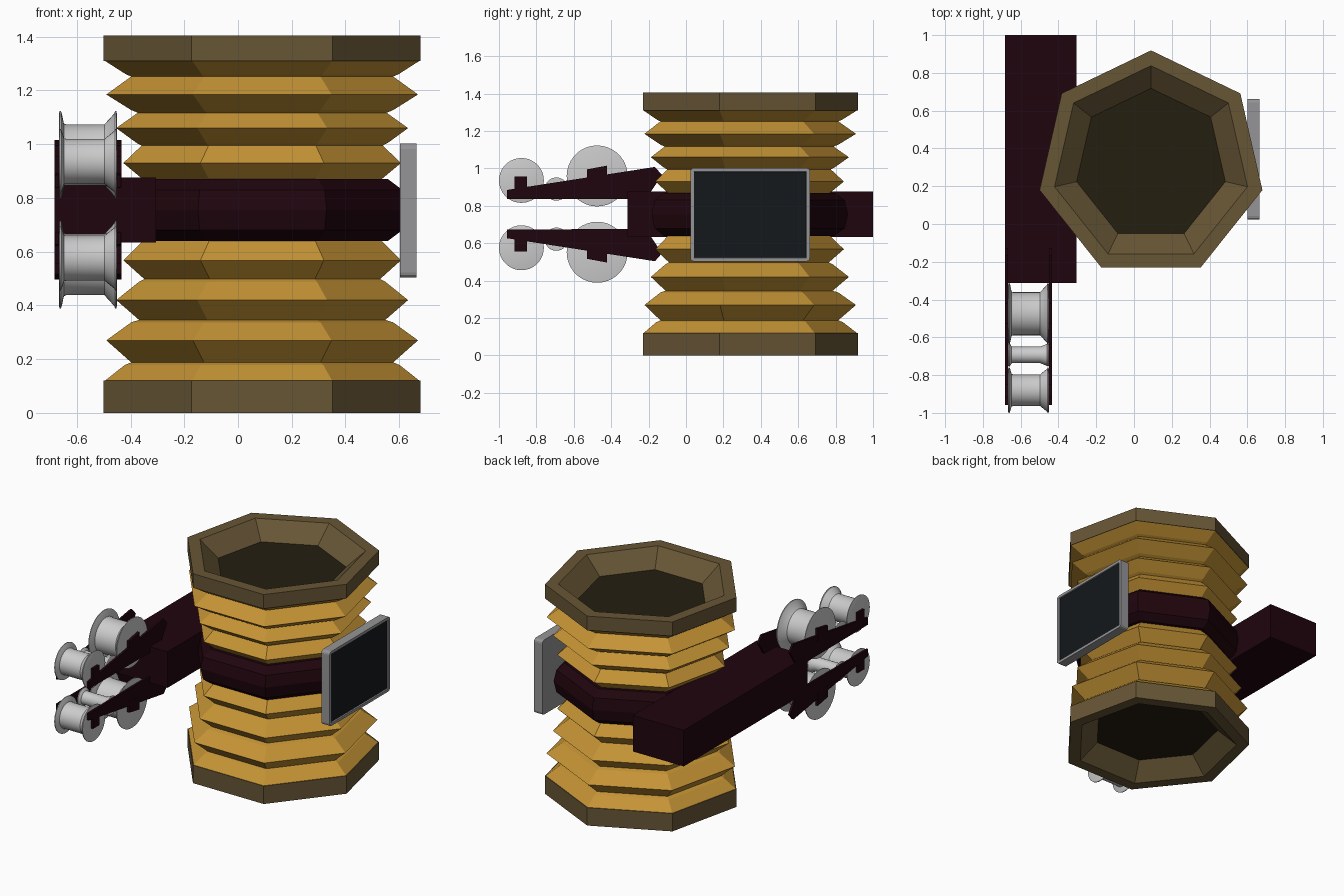
import bpy, bmesh, math
from mathutils import Vector

if "Cube" in bpy.data.objects:
    bpy.data.objects.remove(bpy.data.objects["Cube"])


def material(name, rgb):
    m = bpy.data.materials.new(name)
    m.diffuse_color = (*rgb, 1)
    m.use_nodes = True
    m.node_tree.nodes["Principled BSDF"].inputs["Base Color"].default_value = m.diffuse_color
    return m


GOLD = material("gold", (0.55, 0.29, 0.035))
BROWN = material("brown", (0.135, 0.092, 0.036))
DARK_BROWN = material("dark_brown", (0.018, 0.013, 0.005))
MAROON = material("maroon", (0.014, 0.0015, 0.004))
SCREEN = material("screen_black", (0.007, 0.009, 0.011))
CX, CY = 0.09, 0.314      # centre of the seven-sided body
MID = 0.756               # mirror height of the arms and rollers


def finish(name, bm, *mats):
    bmesh.ops.recalc_face_normals(bm, faces=bm.faces)
    me = bpy.data.meshes.new(name)
    bm.to_mesh(me)
    bm.free()
    for m in mats:
        me.materials.append(m)
    ob = bpy.data.objects.new(name, me)
    bpy.context.collection.objects.link(ob)
    return ob


def lathe(name, profile, sides, place, *mats, cap_first=False, cap_last=False):
    """Revolve (radius, height) points; place(r, angle, h) gives the position."""
    bm = bmesh.new()
    rings = [[bm.verts.new(place(r, 2 * math.pi * i / sides, h)) for i in range(sides)]
             for r, h in profile]
    for a, b in zip(rings, rings[1:]):
        for i in range(sides):
            j = (i + 1) % sides
            bm.faces.new((a[i], a[j], b[j], b[i]))
    for use, ring in ((cap_first, rings[0]), (cap_last, rings[-1])):
        if use:
            bm.faces.new(ring).material_index = max(len(mats) - 1, 0)
    return finish(name, bm, *mats)


def upright(r, a, h):
    return (CX + r * math.sin(a), CY + r * math.cos(a), h)


def plate(name, outline, x0, x1, mat):
    """Extrude a (y, z) outline from x0 to x1."""
    bm = bmesh.new()
    face = bm.faces.new([bm.verts.new((x0, y, z)) for y, z in outline])
    ext = bmesh.ops.extrude_face_region(bm, geom=[face])
    verts = [v for v in ext["geom"] if isinstance(v, bmesh.types.BMVert)]
    bmesh.ops.translate(bm, verts=verts, vec=(x1 - x0, 0, 0))
    return finish(name, bm, mat)


def rect(y0, y1, z0, z1):
    return [(y0, z0), (y1, z0), (y1, z1), (y0, z1)]


# hollow end rims with dark floors
lathe("bottom_rim", [(0.50, 0.12), (0.605, 0.12), (0.605, 0), (0.524, 0), (0.404, 0.105)],
      7, upright, BROWN, DARK_BROWN, cap_last=True)
lathe("top_rim", [(0.50, 1.31), (0.605, 1.31), (0.605, 1.405), (0.524, 1.405), (0.404, 1.30)],
      7, upright, BROWN, DARK_BROWN, cap_last=True)

# pleated bellows, open at the rim end
lathe("lower_bellows", [(0.60, 0.12), (0.525, 0.178), (0.50, 0.188), (0.595, 0.27),
                        (0.50, 0.337), (0.47, 0.346), (0.557, 0.42), (0.47, 0.488),
                        (0.45, 0.498), (0.53, 0.568), (0.45, 0.645)],
      7, upright, GOLD, cap_last=True)
lathe("upper_bellows", [(0.60, 1.31), (0.52, 1.26), (0.50, 1.252), (0.595, 1.185),
                        (0.50, 1.127), (0.475, 1.117), (0.557, 1.06), (0.48, 1.005),
                        (0.46, 0.995), (0.53, 0.93), (0.45, 0.865)],
      7, upright, GOLD, cap_last=True)

# waist band
lathe("waist_band", [(0.48, 0.64), (0.535, 0.68), (0.552, 0.755), (0.535, 0.83), (0.48, 0.87)],
      7, upright, MAROON, cap_first=True, cap_last=True)

# side beam
plate("side_beam", rect(-0.313, 1.0, 0.634, 0.876), -0.683, -0.305, MAROON)

# mirrored arm plates, axle blocks and rollers
ARM = [(-0.957, 0.838), (-0.957, 0.885), (-0.166, 1.008), (-0.128, 0.965),
       (-0.215, 0.836)]
BLOCKS = [rect(-0.916, -0.85, 0.84, 0.957),
          [(-0.53, 0.92), (-0.53, 0.995), (-0.422, 1.015), (-0.422, 0.93)]]
ROLLERS = [("front", -0.88, 0.936, 0.12), ("middle", -0.693, 0.89, 0.062),
           ("rear", -0.475, 0.96, 0.163)]
SPOOL = [(0.95, -0.666), (1, -0.664), (1, -0.659), (0.95, -0.656), (0.72, -0.648),
         (0.70, -0.64), (0.70, -0.497), (0.95, -0.460), (1, -0.458), (1, -0.453),
         (0.95, -0.451)]

for level, sign in (("upper", 1), ("lower", -1)):
    def flip(z):
        return MID + sign * (z - MID)

    for side, x0, x1 in (("outer", -0.682, -0.668), ("inner", -0.45, -0.435)):
        plate(f"{level}_{side}_arm", [(y, flip(z)) for y, z in ARM], x0, x1, MAROON)
        for k, block in enumerate(BLOCKS):
            plate(f"{level}_{side}_axle_block_{k + 1}", [(y, flip(z)) for y, z in block],
                  x0 - 0.001, x1 + 0.001, MAROON)
    for label, y, z, radius in ROLLERS:
        ob = lathe(f"{level}_{label}_roller", [(r * radius, x) for r, x in SPOOL], 36,
                   lambda r, a, x: (x, y + r * math.cos(a), flip(z) + r * math.sin(a)),
                   cap_first=True, cap_last=True)
        bpy.ops.object.select_all(action='DESELECT')
        ob.select_set(True)
        bpy.context.view_layer.objects.active = ob
        bpy.ops.object.shade_smooth_by_angle(angle=math.radians(30))

# display panel: rounded grey slab with a recessed dark screen
bm = bmesh.new()
bmesh.ops.create_cube(bm, size=1)
for v in bm.verts:
    v.co = Vector((0.633, 0.343, 0.753)) + v.co * Vector((0.062, 0.64, 0.5))
corners = [e for e in bm.edges if abs(e.verts[0].co.x - e.verts[1].co.x) > 0.05]
bmesh.ops.bevel(bm, geom=corners, offset=0.02, segments=3, profile=0.5, affect='EDGES')
bm.normal_update()
front = max(bm.faces, key=lambda f: f.calc_center_median().x)
bmesh.ops.inset_region(bm, faces=[front], thickness=0.019, depth=0)
bmesh.ops.inset_region(bm, faces=[front], thickness=0.002, depth=-0.008)
front.material_index = 1
finish("display_panel", bm, material("panel_grey", (0.3, 0.3, 0.31)), SCREEN)
